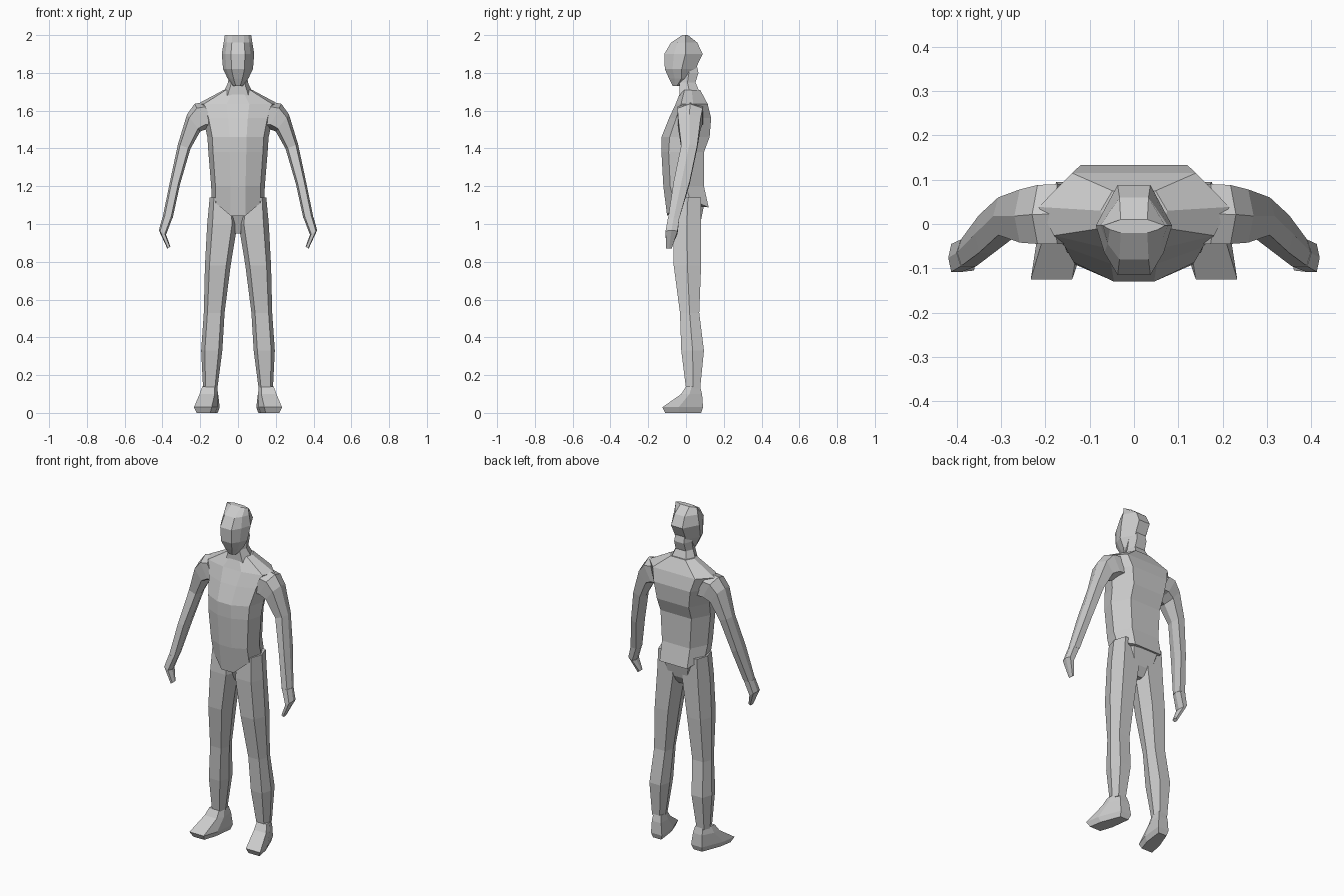
import bpy
import bmesh

default_cube = bpy.data.objects.get("Cube")
if default_cube:
    bpy.data.objects.remove(default_cube, do_unlink=True)

grey = bpy.data.materials.new("plain_grey")
grey.use_nodes = True
grey_value = (0.6, 0.6, 0.6, 1)
grey.diffuse_color = grey_value
grey.node_tree.nodes["Principled BSDF"].inputs["Base Color"].default_value = grey_value


def symmetric(half):
    """Complete a half outline (width, depth from front to back) into a loop."""
    return half + [(-width, depth) for width, depth in reversed(half)]


BODY_OUTLINE = symmetric([(0.28, 0), (0.84, 0.17), (1, 0.55), (0.65, 1)])
HEAD_OUTLINE = symmetric([(0.43, 0), (0.78, 0.25), (1, 0.55), (0.43, 1)])
LIMB_OUTLINE = symmetric([(0.65, 0), (1, 0.5), (0.65, 1)])
FOOT_OUTLINE = symmetric([(0.85, 0), (1, 0.4), (0.65, 1)])


def section(z, width, front, back, x=0, lean=0, dip=0, splay=0):
    """Describe one cross-section; lean tilts it sideways, dip lowers its middle."""
    return dict(z=z, width=width, front=front, back=back, x=x,
                lean=lean, dip=dip, splay=splay)


def place(bm, s, width, depth):
    y = s["front"] + depth * (s["back"] - s["front"])
    x = s["x"] + width * s["width"] - s["splay"] * y
    z = s["z"] + width * s["lean"] - s["dip"] * (1 - abs(width))
    return bm.verts.new((x, y, z))


def loft(name, outline, sections, mirrored=False):
    """Skin a closed low-poly tube through the sections."""
    bm = bmesh.new()
    rings = [[place(bm, s, w, d) for w, d in outline] for s in sections]
    count = len(outline)
    for upper, lower in zip(rings, rings[1:]):
        for i in range(count):
            j = (i + 1) % count
            bm.faces.new((upper[i], upper[j], lower[j], lower[i]))
    bm.faces.new(rings[0])
    bm.faces.new(rings[-1])
    bmesh.ops.recalc_face_normals(bm, faces=bm.faces)
    mesh = bpy.data.meshes.new(name)
    bm.to_mesh(mesh)
    bm.free()
    mesh.materials.append(grey)
    part = bpy.data.objects.new(name, mesh)
    bpy.context.collection.objects.link(part)
    if mirrored:
        mirror = part.modifiers.new("both_sides", "MIRROR")
        mirror.use_mirror_merge = False


# Head, from crown to chin
loft("head", HEAD_OUTLINE, [
    section(2.0, 0.07, -0.02, 0.01),
    section(1.96, 0.076, -0.08, 0.06),
    section(1.9, 0.086, -0.115, 0.088),
    section(1.82, 0.079, -0.112, 0.05),
    section(1.77, 0.055, -0.09, 0.03),
    section(1.73, 0.025, -0.07, -0.03),
])

# Neck, running into the collar
loft("neck", LIMB_OUTLINE, [
    section(1.85, 0.045, -0.03, 0.055),
    section(1.8, 0.05, -0.035, 0.066),
    section(1.75, 0.052, -0.035, 0.05),
    section(1.68, 0.085, -0.035, 0.08),
])

# Torso, from collar to the pointed hem
loft("torso", BODY_OUTLINE, [
    section(1.71, 0.075, -0.025, 0.075),
    section(1.635, 0.215, -0.055, 0.115),
    section(1.56, 0.185, -0.09, 0.133),
    section(1.46, 0.162, -0.13, 0.125),
    section(1.38, 0.157, -0.13, 0.095),
    section(1.2, 0.142, -0.12, 0.095),
    section(1.13, 0.14, -0.1, 0.12, dip=0.12),
])

# Pelvis, tapering down between the legs
loft("pelvis", BODY_OUTLINE, [
    section(1.12, 0.135, -0.08, 0.1),
    section(1.0, 0.09, -0.03, 0.075),
    section(0.95, 0.025, -0.01, 0.045),
])

# Arms, from inside the shoulder to the wrist
loft("arms", LIMB_OUTLINE, [
    section(1.575, 0.035, -0.045, 0.09, x=0.15, lean=0.07),
    section(1.57, 0.035, -0.045, 0.088, x=0.195, lean=0.066),
    section(1.535, 0.035, -0.042, 0.078, x=0.235, lean=0.045),
    section(1.41, 0.033, -0.025, 0.06, x=0.285, lean=0.012),
    section(1.22, 0.026, -0.065, 0.02, x=0.333, lean=0.01),
    section(1.03, 0.027, -0.095, -0.035, x=0.373),
], mirrored=True)

# Hands, bent inward at the knuckles
loft("hands", LIMB_OUTLINE, [
    section(1.035, 0.027, -0.095, -0.035, x=0.373),
    section(0.955, 0.019, -0.108, -0.045, x=0.4, lean=0.012),
    section(0.875, 0.008, -0.105, -0.075, x=0.366, lean=-0.006),
], mirrored=True)

# Legs, from hip to ankle
loft("legs", LIMB_OUTLINE, [
    section(1.14, 0.065, -0.06, 0.08, x=0.085),
    section(1.0, 0.08, -0.07, 0.08, x=0.083),
    section(0.78, 0.068, -0.065, 0.08, x=0.107),
    section(0.53, 0.055, -0.032, 0.07, x=0.126),
    section(0.33, 0.056, -0.025, 0.095, x=0.139),
    section(0.13, 0.038, 0, 0.075, x=0.147),
], mirrored=True)

# Feet, turned slightly outward
TURNOUT = 0.25
loft("feet", FOOT_OUTLINE, [
    section(0.14, 0.038, 0, 0.075, x=0.157, splay=TURNOUT),
    section(0.1, 0.047, -0.025, 0.085, x=0.157, splay=TURNOUT),
    section(0.03, 0.055, -0.125, 0.09, x=0.155, splay=TURNOUT),
    section(0, 0.042, -0.11, 0.08, x=0.155, splay=TURNOUT),
], mirrored=True)
